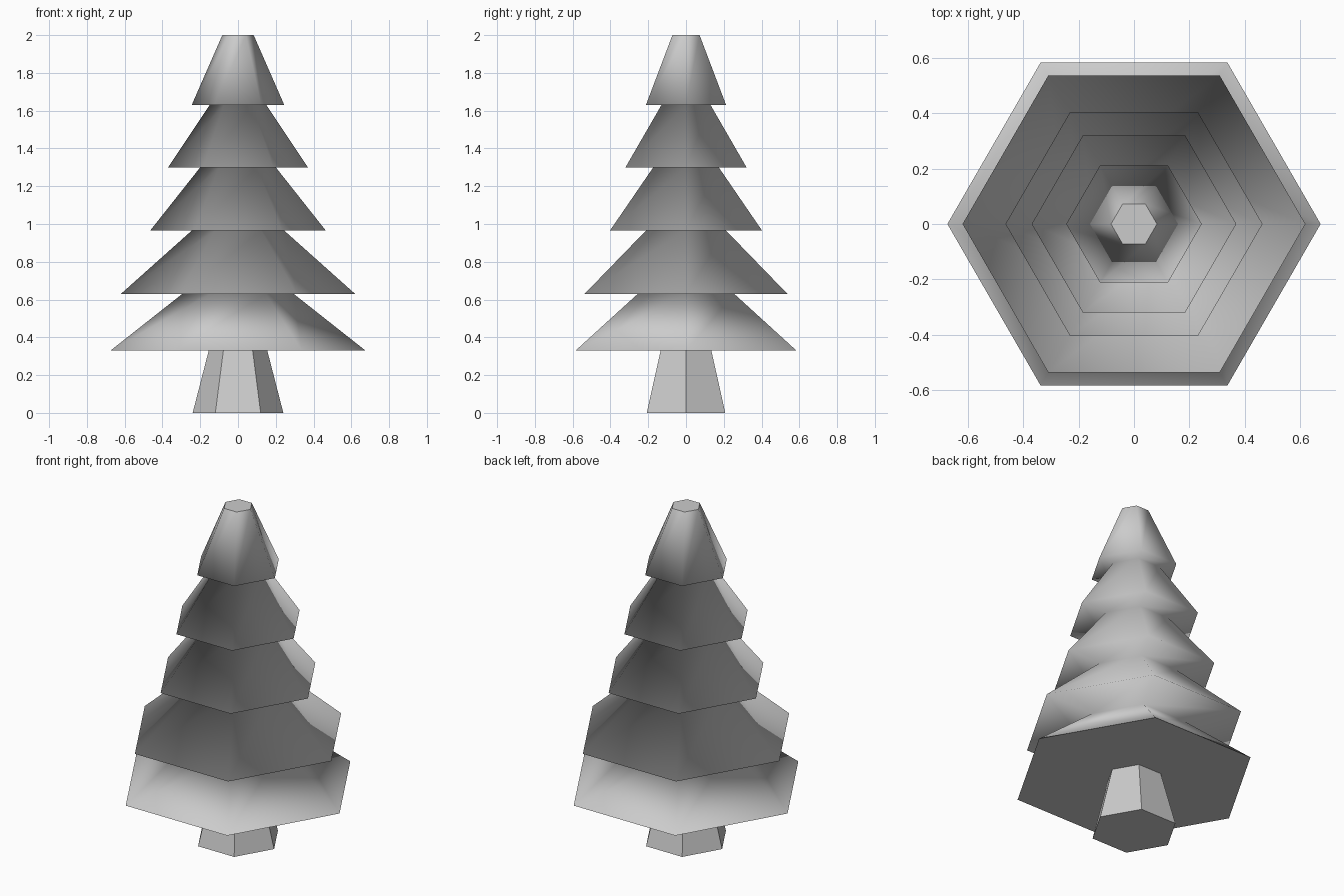
import bpy, bmesh, math

if "Cube" in bpy.data.objects:
    bpy.data.objects.remove(bpy.data.objects["Cube"])

SIDES = 6


def lathe(name, profile, smooth):
    """Spin (radius, z) points into a capped six-sided solid."""
    bm = bmesh.new()
    rings = []
    for r, z in profile:
        angles = [2 * math.pi * i / SIDES for i in range(SIDES)]
        rings.append([bm.verts.new((r * math.cos(a), r * math.sin(a), z)) for a in angles])
    for low, high in zip(rings, rings[1:]):
        for i in range(SIDES):
            j = (i + 1) % SIDES
            bm.faces.new((low[i], low[j], high[j], high[i])).smooth = smooth
    # flat end caps
    bm.faces.new(rings[0][::-1])
    bm.faces.new(rings[-1])
    mesh = bpy.data.meshes.new(name)
    bm.to_mesh(mesh)
    bm.free()
    obj = bpy.data.objects.new(name, mesh)
    bpy.context.collection.objects.link(obj)
    return obj


# Trunk: tapered hexagonal post
lathe("trunk", [(0.24, 0), (0.155, 0.33)], False)

# Foliage: five tiers, each (bottom z, outer radius, top radius)
tiers = [(0.33, 0.675, 0.295), (0.63, 0.62, 0.245), (0.965, 0.465, 0.20),
         (1.30, 0.37, 0.15), (1.63, 0.245, 0.083)]
tops = [t[0] for t in tiers[1:]] + [2.0]
profile = []
for (z, outer, inner), top in zip(tiers, tops):
    profile += [(outer, z), (inner, top)]
lathe("foliage", profile, True)
